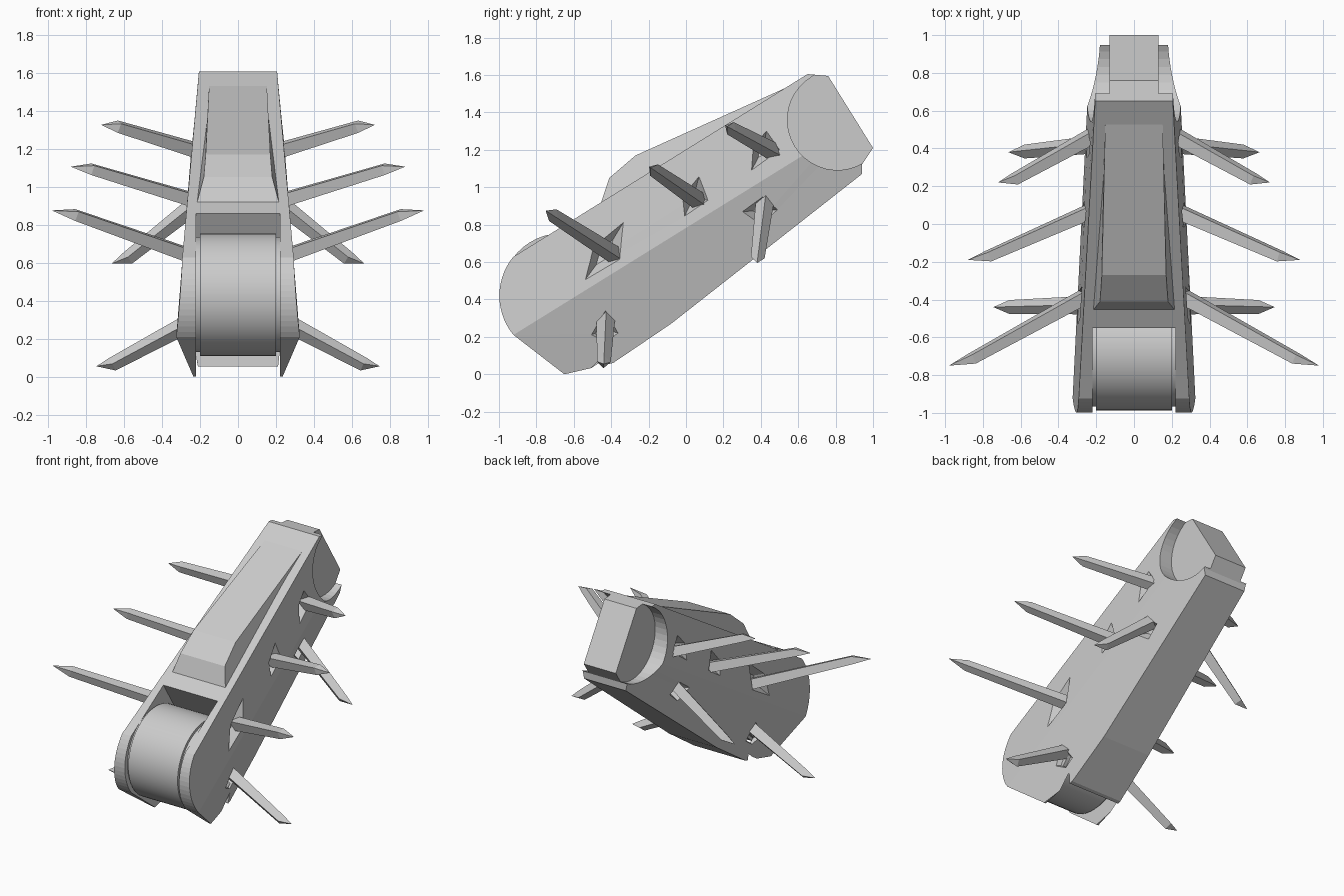
import bpy, bmesh, math
from mathutils import Vector

if "Cube" in bpy.data.objects:
    bpy.data.objects.remove(bpy.data.objects["Cube"])

D = Vector((0.85, 0.527))          # long axis of the housing in (y, z)
N = Vector((-0.527, 0.85))         # its normal
O = Vector((-0.67, 0.42))          # wheel axle
RIDGE = -0.045


def half_width(y, z):
    v = Vector((y, z)) - O
    s, h = v.dot(D), v.dot(N)
    w = 0.325 - 0.05 * max(s, 0)
    return w - (0.09 * (h - RIDGE) if h > RIDGE else 0.28 * (RIDGE - h))


def yz(s, h, c=O):
    return tuple(c + D * s + N * h)


def to_object(name, bm):
    bmesh.ops.recalc_face_normals(bm, faces=bm.faces)
    me = bpy.data.meshes.new(name)
    bm.to_mesh(me)
    bm.free()
    ob = bpy.data.objects.new(name, me)
    bpy.context.collection.objects.link(ob)
    return ob


def loft(name, rings, tip=None):
    """Join rings of equal length, cap the ends or close to a tip."""
    bm = bmesh.new()
    vs = [[bm.verts.new(p) for p in r] for r in rings]
    n = len(vs[0])
    for a, b in zip(vs, vs[1:]):
        for i in range(n):
            j = (i + 1) % n
            bm.faces.new((a[i], a[j], b[j], b[i]))
    bm.faces.new(vs[0])
    if tip is None:
        bm.faces.new(vs[-1])
    else:
        t = bm.verts.new(tip)
        for i in range(n):
            bm.faces.new((vs[-1][i], vs[-1][(i + 1) % n], t))
    return to_object(name, bm)


def prism(name, pts, x0, x1):
    return loft(name, [[(x, *p) for p in pts] for x in (x0, x1)])


def cut(target, cutter):
    m = target.modifiers.new("cut", 'BOOLEAN')
    m.operation, m.object, m.solver = 'DIFFERENCE', cutter, 'EXACT'
    bpy.context.view_layer.objects.active = target
    bpy.ops.object.modifier_apply(modifier=m.name)
    bpy.data.objects.remove(cutter)


def arc(r, a0, a1, n, c=O):
    out = []
    for i in range(n + 1):
        a = math.radians(a0 + (a1 - a0) * i / n)
        out.append(yz(r * math.cos(a), r * math.sin(a), c))
    return out


# Housing: side outline, split along the ridge, flared to its width
outline = arc(0.328, 188, 109, 14) + [
    (0.65, 1.605), (0.76, 1.595), (1.0, 1.21), (0.94, 1.12), (0.94, 1.07),
    (-0.08, 0.27), (-0.39, 0.06), (-0.65, 0.0)]
bm = bmesh.new()
bm.faces.new([bm.verts.new((0, *p)) for p in outline])
# the front edges on both sides of the slot need a division at the ring start
bmesh.ops.bisect_plane(bm, geom=bm.verts[:] + bm.edges[:] + bm.faces[:],
                       plane_co=(0, *yz(0, RIDGE)), plane_no=(0, *N))
ext = bmesh.ops.extrude_face_region(bm, geom=bm.faces[:], use_keep_orig=True)
right = {e for e in ext["geom"] if isinstance(e, bmesh.types.BMVert)}
for v in bm.verts:
    v.co.x = half_width(v.co.y, v.co.z) * (1 if v in right else -1)
housing = to_object("housing", bm)

# Wheel slot
slot = [yz(-0.8, 0.6), yz(0.33, 0.6)] + arc(0.34, 10, -70, 8) + \
       [yz(0.02, -0.45), yz(0.02, -0.7), yz(-0.8, -0.7)]
cut(housing, prism("slot_cutter", slot, -0.22, 0.22))

# Rounded cheek recesses leaving the narrow end tongue
C = Vector((0.81, 1.36))
cheek = [yz(0.6, 0.275, C)] + arc(0.268, 90, 270, 20, C) + [yz(0.6, -0.268, C)]
for sx in (-1, 1):
    cut(housing, prism("cheek_cutter", cheek, sx * 0.13, sx * 0.5))

# Spikes: base, tip, and kite outline of the socket in (y, z)
spikes = [
    ("upper_rear", (0.25, 0.45, 1.20), (0.72, 0.22, 1.325),
     [(0.35, 1.09), (0.50, 1.20), (0.43, 1.30), (0.36, 1.22)]),
    ("upper_middle", (0.27, 0.05, 0.94), (0.88, -0.19, 1.105),
     [(-0.01, 0.84), (0.12, 0.93), (0.07, 1.06), (-0.02, 0.95)]),
    ("upper_front", (0.29, -0.40, 0.65), (0.98, -0.75, 0.875),
     [(-0.55, 0.49), (-0.35, 0.61), (-0.33, 0.82), (-0.50, 0.68)]),
    ("lower_rear", (0.22, 0.42, 0.91), (0.665, 0.38, 0.595),
     [(0.30, 0.87), (0.40, 0.80), (0.49, 0.88), (0.41, 0.95)]),
    ("lower_front", (0.28, -0.43, 0.27), (0.745, -0.44, 0.055),
     [(-0.51, 0.21), (-0.43, 0.17), (-0.36, 0.22), (-0.43, 0.35)]),
]
for name, base, tip, kite in spikes:
    mid = sum((Vector(p) for p in kite), Vector((0, 0))) / 4
    for sx in (-1, 1):
        # tapering socket recess
        def ring(scale, dx):
            out = []
            for p in kite:
                q = mid + (Vector(p) - mid) * scale
                out.append((sx * (half_width(*p) + dx), *q))
            return out
        cut(housing, loft("socket_cutter",
                          [ring(1.0, 0.04), ring(1.0, -0.002), ring(0.4, -0.07)]))
        # blade with a diamond section and a tip bent outwards
        b, t = Vector(base), Vector(tip)
        axis = (t - b).normalized()
        u = Vector((1, 0, 0))
        u = (u - axis * u.dot(axis)).normalized()
        w = axis.cross(u)
        end = t - u * 0.03
        rings = []
        for f, r in ((-0.15, 0.05), (0.84, 0.037)):
            c = b.lerp(end, f)
            rings.append([c + u * r, c + w * r, c - u * r, c - w * r])
        flip = lambda p: (sx * p.x, p.y, p.z)
        loft(f"spike_{name}_{'right' if sx > 0 else 'left'}",
             [[flip(p) for p in r] for r in rings], flip(t))

# Raised top cover, wider at its foot
cover = [(-0.46, 0.90, 0.22), (-0.41, 1.05, 0.18), (-0.27, 1.17, 0.17),
         (0.53, 1.53, 0.152), (0.53, 1.49, 0.152)]
loft("top_cover", [[(sx * w, y, z) for y, z, w in cover] for sx in (-1, 1)])

# Front wheel with stepped rims
for name, r, w in (("wheel", 0.322, 0.2), ("wheel_rim", 0.302, 0.225)):
    ob = prism(name, arc(r, 0, 352.5, 47, Vector((-0.665, 0.432))), -w, w)
    bpy.ops.object.select_all(action='DESELECT')
    ob.select_set(True)
    bpy.context.view_layer.objects.active = ob
    bpy.ops.object.shade_smooth_by_angle()
